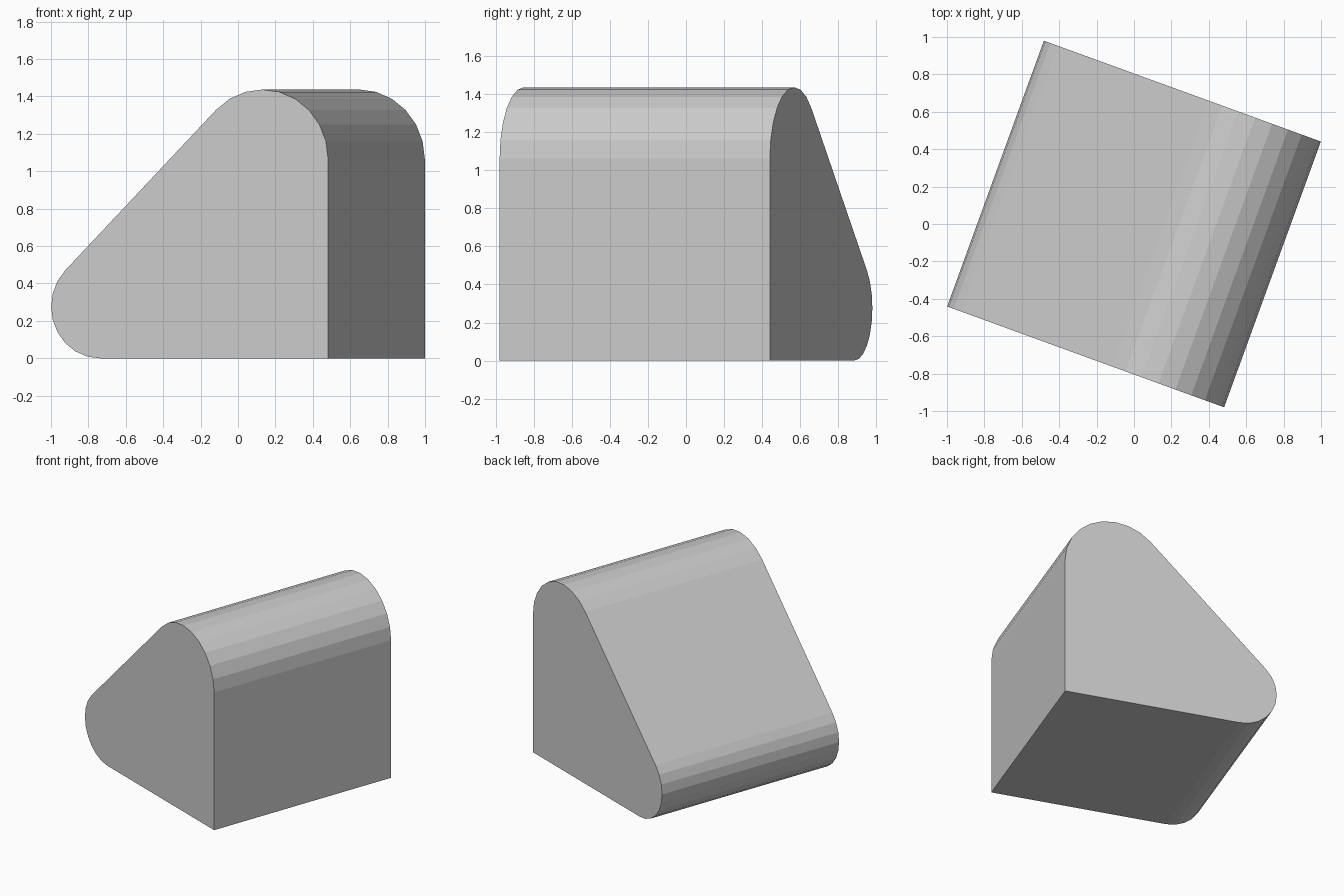
import bpy, bmesh
from math import radians, cos, sin

if "Cube" in bpy.data.objects:
    bpy.data.objects.remove(bpy.data.objects["Cube"])

HALF_DEPTH = 0.756
STEP = 15


def arc(cx, cz, r, start, end):
    return [(cx + r * cos(radians(a)), cz + r * sin(radians(a)))
            for a in range(start, end + 1, STEP)]


# Side profile: square lower corner, large rounded ridge, small rounded toe
profile = [(0.788, 0.0)]
profile += arc(0.414, 1.063, 0.374, 0, 135)
profile += arc(-0.512, 0.276, 0.276, 135, 270)

# Wedge block: profile extruded along its depth
bm = bmesh.new()
face = bm.faces.new([bm.verts.new((x, -HALF_DEPTH, z)) for x, z in profile])
ext = bmesh.ops.extrude_face_region(bm, geom=[face], use_keep_orig=True)
verts = [g for g in ext["geom"] if isinstance(g, bmesh.types.BMVert)]
bmesh.ops.translate(bm, verts=verts, vec=(0, 2 * HALF_DEPTH, 0))
bmesh.ops.recalc_face_normals(bm, faces=bm.faces)

mesh = bpy.data.meshes.new("rounded_wedge")
bm.to_mesh(mesh)
bm.free()
wedge = bpy.data.objects.new("rounded_wedge", mesh)
bpy.context.collection.objects.link(wedge)
wedge.rotation_euler.z = radians(-20)
